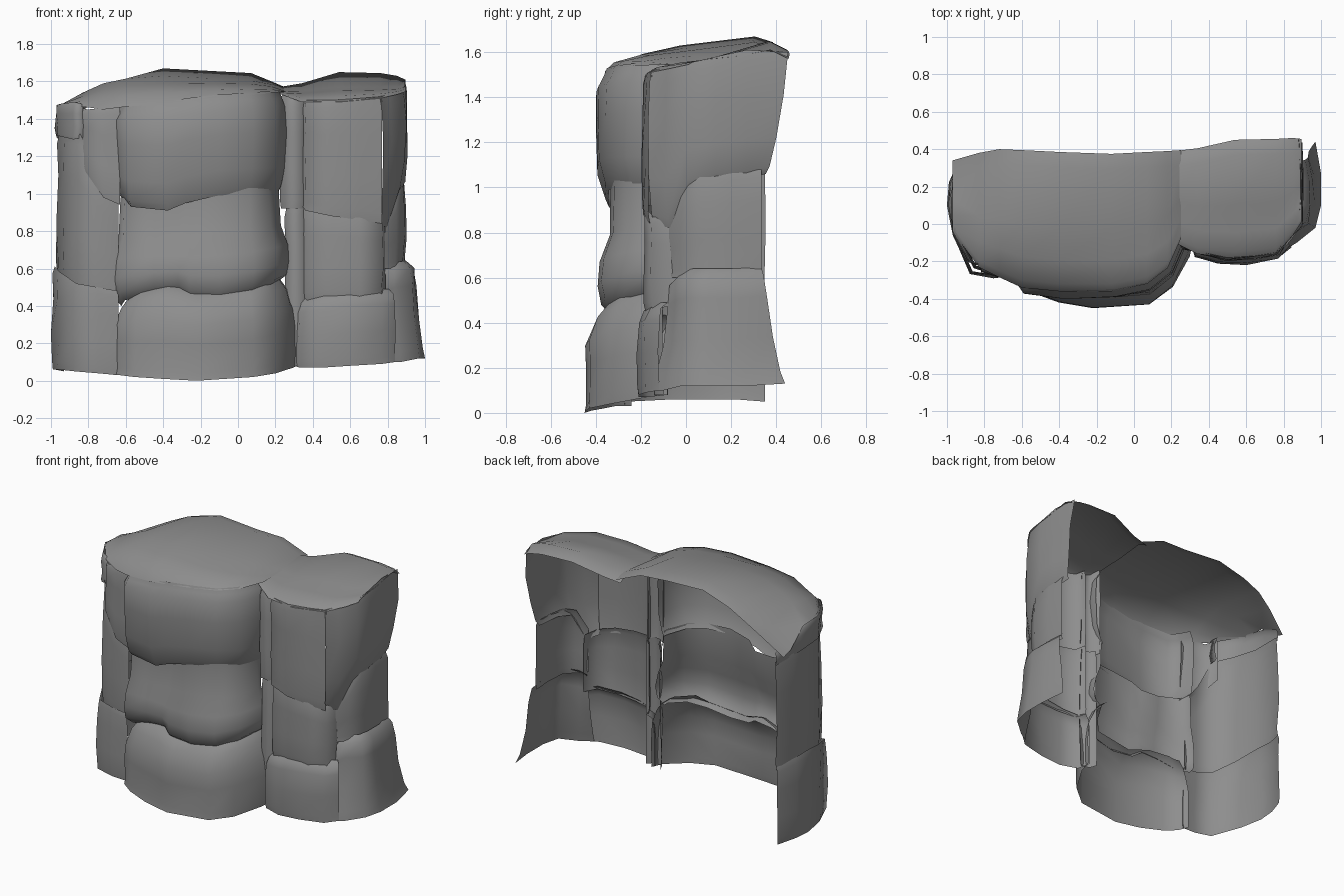
import bpy, random
from mathutils import Vector

random.seed(4)
stone = bpy.data.materials.new("grey stone")
stone.diffuse_color = (0.27, 0.27, 0.27, 1)


def grid_object(name, rows):
    """Open sheet through rows of points."""
    n = len(rows[0])
    faces = [(r * n + c, r * n + c + 1, (r + 1) * n + c + 1, (r + 1) * n + c)
             for r in range(len(rows) - 1) for c in range(n - 1)]
    mesh = bpy.data.meshes.new(name)
    mesh.from_pydata([p for row in rows for p in row], [], faces)
    mesh.materials.append(stone)
    mesh.shade_smooth()
    ob = bpy.data.objects.new(name, mesh)
    bpy.context.collection.objects.link(ob)
    return ob


def block(name, cols, prof):
    """Rock face. cols: x, y, low z, high z (, lean x, lean y) from left to right;
    prof: height fraction and outward push."""
    rows = []
    for t, push in prof:
        row = []
        for i, col in enumerate(cols):
            x, y, lo, hi, dx, dy = (tuple(col) + (0, 0))[:6]
            a, b = cols[max(i - 1, 0)], cols[min(i + 1, len(cols) - 1)]
            tan = Vector((b[0] - a[0], b[1] - a[1])).normalized()
            p = push + (random.uniform(-.008, .006) if 0 < t < 1 else 0)
            e = t ** .7
            row.append((x + dx * e + tan.y * p, y + dy * e - tan.x * p,
                        lo + (hi - lo) * t))
        rows.append(row)
    return grid_object(name, rows)


def cap(name, stations, drop):
    """Top sheet. stations: x, front y, front z, middle z, back y, back z;
    drop: how far the rear lip falls."""
    rows = []
    for k in range(6):
        row = []
        for x, yf, zf, zm, yb, zb in stations:
            ym = yf + (yb - yf) * .45
            if k < 4:
                t, e = (0, .12, .5, 1)[k], (0, .4, .75, 1)[k]
                row.append((x, yf + (ym - yf) * t, zf + (zm - zf) * e))
            else:
                row.append((x, yb - .08 * (5 - k), zb - drop * (k - 4)))
        rows.append(row)
    return grid_object(name, rows)


# common vertical profiles
STRAIGHT = [(0, 0), (.08, .003), (.35, .005), (.7, .003), (.93, 0), (1, -.01)]
LIP = [(0, 0), (.1, .005), (.45, .005), (.8, 0), (.93, -.015), (1, -.05)]
ROUND = [(0, -.05), (.06, -.03), (.25, 0), (.6, .008), (.85, .003), (.93, -.02), (1, -.04)]
LEDGE = [(0, .005), (.08, .005), (.4, .005), (.62, 0), (.83, -.04), (.94, -.08), (1, -.13)]
BULGE = [(0, -.05), (.08, 0), (.22, .015), (.4, .008), (.6, -.035), (1, -.045)]

# big pillar: base, middle and upper boulders
block("pillar_base", [
    (-.66, -.24, .03, .46), (-.63, -.31, .03, .48), (-.55, -.36, .02, .5),
    (-.4, -.415, .01, .52), (-.22, -.445, 0, .48), (.08, -.425, .02, .51),
    (.2, -.33, .04, .56), (.29, -.17, .07, .58), (.31, -.08, .08, .57)], LEDGE)
block("pillar_middle", [
    (-.67, -.2, .4, .98), (-.63, -.3, .43, .98), (-.45, -.33, .47, .95),
    (-.32, -.34, .48, .95), (-.26, -.365, .44, 1.0), (-.1, -.38, .43, 1.03),
    (.08, -.36, .46, 1.03), (.2, -.27, .5, 1.03), (.26, -.12, .53, 1.03),
    (.26, -.07, .53, 1.03)], BULGE)
block("pillar_upper", [
    (-.67, -.2, .98, 1.46), (-.64, -.29, .96, 1.47), (-.59, -.37, .93, 1.48),
    (-.38, -.39, .91, 1.49), (-.28, -.395, .95, 1.51), (-.1, -.39, .99, 1.53),
    (.08, -.35, 1.0, 1.54), (.2, -.26, 1.0, 1.55), (.25, -.12, 1.0, 1.55),
    (.26, -.07, 1.0, 1.55)], ROUND)
block("pillar_shoulder", [
    (-.85, -.17, 1.17, 1.46), (-.81, -.25, 1.11, 1.45), (-.72, -.28, .98, 1.46),
    (-.63, -.28, .94, 1.46)], STRAIGHT)

# left flank
block("left_flank_base", [
    (-.93, .35, .05, .57), (-.98, .22, .06, .6), (-.99, .1, .06, .61),
    (-.96, -.06, .06, .58), (-.87, -.26, .05, .52), (-.75, -.28, .04, .5),
    (-.64, -.27, .03, .48)], STRAIGHT)
block("left_flank_upper", [
    (-.92, .35, .55, 1.28), (-.965, .22, .57, 1.32), (-.965, .08, .58, 1.32),
    (-.93, -.09, .55, 1.33), (-.85, -.23, .5, 1.32), (-.75, -.26, .48, 1.12),
    (-.64, -.25, .46, .98)], STRAIGHT)
block("left_flank_knob", [
    (-.92, .35, 1.26, 1.34), (-.97, .16, 1.3, 1.44), (-.965, -.04, 1.31, 1.48),
    (-.88, -.2, 1.29, 1.49), (-.83, -.22, 1.3, 1.48), (-.82, -.15, 1.3, 1.47)], STRAIGHT)

# narrow column in the gully
block("gully_lower", [
    (.25, -.08, .08, .93), (.27, -.13, .08, .94), (.33, -.14, .08, .94),
    (.37, -.1, .08, .92)], STRAIGHT)
block("gully_upper", [
    (.23, -.07, .92, 1.54), (.26, -.13, .92, 1.52), (.32, -.14, .92, 1.5),
    (.36, -.1, .92, 1.51)], STRAIGHT)

# right pillar, front blocks
block("right_front_base", [
    (.3, -.09, .08, .43), (.33, -.17, .07, .44), (.45, -.21, .07, .46),
    (.6, -.21, .08, .48), (.77, -.18, .09, .49), (.84, -.12, .1, .49)], LIP)
block("right_front_middle", [
    (.34, -.08, .43, .94), (.37, -.15, .43, .93), (.5, -.175, .44, .92),
    (.65, -.18, .45, .9), (.77, -.15, .46, .87), (.79, -.03, .48, .87)], STRAIGHT)
block("right_front_upper", [
    (.34, -.08, .94, 1.5), (.36, -.16, .91, 1.5), (.5, -.19, .88, 1.5),
    (.65, -.18, .86, 1.51), (.77, -.16, .84, 1.52)], STRAIGHT)

# right pillar, side blocks
block("right_side_base", [
    (.79, -.15, .1, .6, 0, .08), (.87, -.1, .1, .63, -.04, .06),
    (.97, -.02, .12, .64, -.05, .03), (1.0, .1, .12, .64, -.06, 0),
    (1.0, .27, .12, .64, -.06, -.04), (.97, .44, .13, .65, -.05, -.1)],
    [(0, 0), (.1, 0), (.4, -.005), (.75, 0), (.93, 0), (1, -.04)])
block("right_side_middle", [
    (.78, -.07, .6, .9), (.84, -.02, .6, 1.03), (.885, .06, .61, 1.06),
    (.895, .2, .61, 1.07), (.885, .335, .61, 1.08)], STRAIGHT)
block("right_side_upper", [
    (.765, -.16, .84, 1.52), (.82, -.09, .82, 1.53), (.88, 0, 1.0, 1.55, .01, 0),
    (.9, .13, 1.03, 1.58), (.9, .27, 1.04, 1.61), (.88, .36, 1.06, 1.6, .01, .095)],
    [(0, -.03), (.06, -.01), (.3, .008), (.65, .01), (.92, 0), (1, -.01)])

# rock tops
cap("pillar_top", [
    (-.97, -.04, 1.475, 1.46, .34, 1.35), (-.83, -.23, 1.465, 1.54, .38, 1.47),
    (-.72, -.285, 1.45, 1.59, .4, 1.55), (-.6, -.34, 1.465, 1.615, .395, 1.61),
    (-.4, -.36, 1.48, 1.63, .385, 1.67), (-.12, -.36, 1.515, 1.615, .375, 1.655),
    (.07, -.32, 1.53, 1.605, .385, 1.645), (.18, -.235, 1.54, 1.585, .39, 1.6),
    (.25, -.08, 1.545, 1.55, .395, 1.57)], .025)
cap("right_top", [
    (.22, -.1, 1.535, 1.55, .39, 1.57), (.34, -.16, 1.49, 1.55, .405, 1.59),
    (.54, -.185, 1.49, 1.57, .45, 1.65), (.76, -.16, 1.51, 1.57, .455, 1.645),
    (.85, -.06, 1.53, 1.57, .46, 1.63), (.895, .01, 1.545, 1.58, .455, 1.61)], .04)
